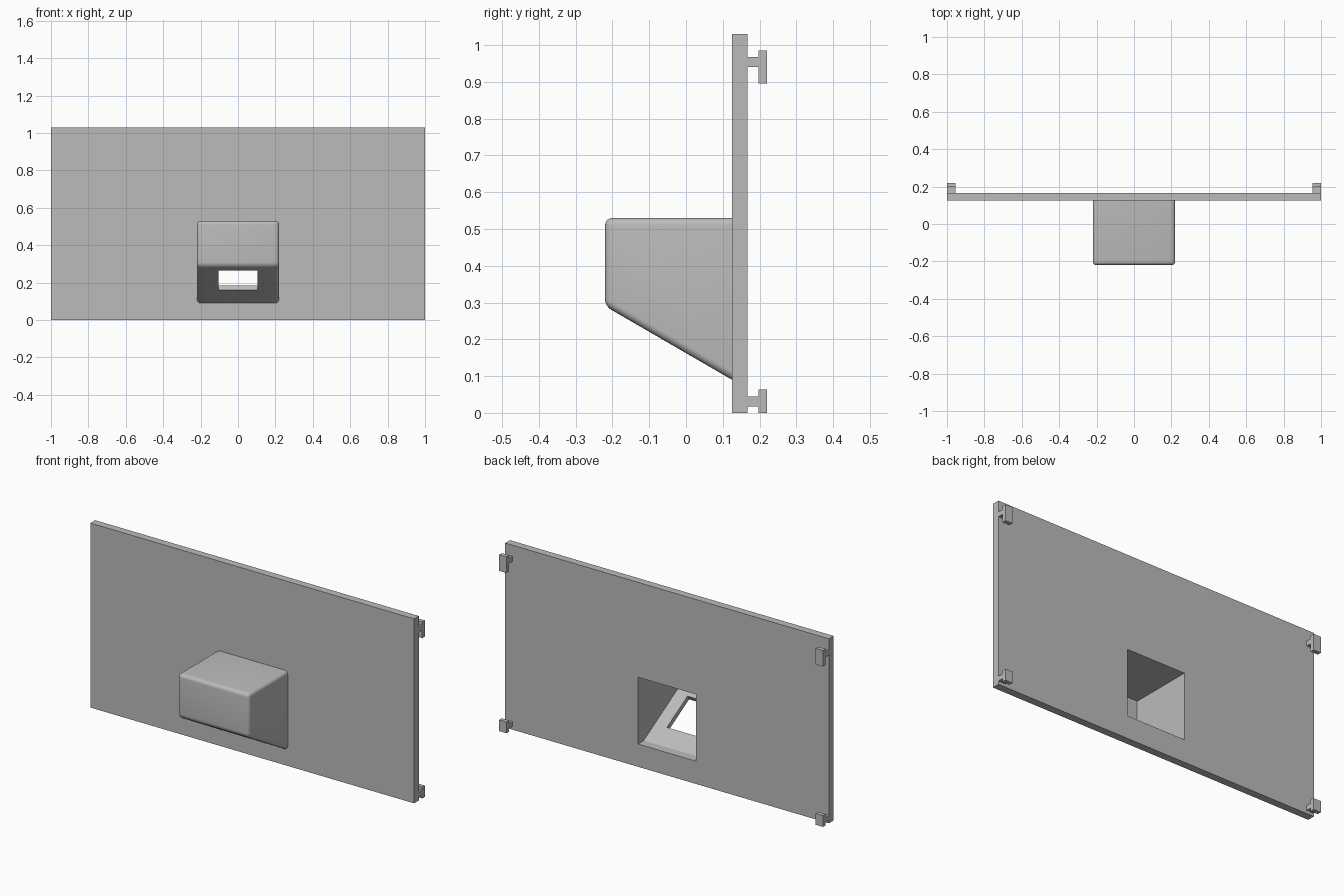
import bpy, bmesh, math
from mathutils import Matrix

cube = bpy.data.objects.get("Cube")
if cube:
    bpy.data.objects.remove(cube, do_unlink=True)

grey = bpy.data.materials.new("plain grey")
grey.use_nodes = True
colour = (0.5, 0.5, 0.5, 1)
grey.diffuse_color = colour
grey.node_tree.nodes["Principled BSDF"].inputs["Base Color"].default_value = colour


def make_object(name, bm):
    bmesh.ops.recalc_face_normals(bm, faces=bm.faces)
    mesh = bpy.data.meshes.new(name)
    bm.to_mesh(mesh)
    bm.free()
    mesh.materials.append(grey)
    obj = bpy.data.objects.new(name, mesh)
    bpy.context.collection.objects.link(obj)
    return obj


def prism(name, profile, x0, x1, round_radius=0):
    """Extrude a (y, z) profile along x; rounding skips the rearmost face."""
    bm = bmesh.new()
    face = bm.faces.new([bm.verts.new((x0, y, z)) for y, z in profile])
    new = bmesh.ops.extrude_face_region(bm, geom=[face])["geom"]
    verts = [v for v in new if isinstance(v, bmesh.types.BMVert)]
    bmesh.ops.translate(bm, verts=verts, vec=(x1 - x0, 0, 0))
    bmesh.ops.recalc_face_normals(bm, faces=bm.faces)
    if round_radius:
        back = max(v.co.y for v in bm.verts)
        edges = [e for e in bm.edges if min(v.co.y for v in e.verts) < back - 0.001]
        bmesh.ops.bevel(bm, geom=edges, offset=round_radius, segments=5,
                        profile=0.5, affect='EDGES', clamp_overlap=True)
    return make_object(name, bm)


def rect(y0, y1, z0, z1):
    return [(y0, z0), (y1, z0), (y1, z1), (y0, z1)]


def cut(target, cutter):
    cutter.hide_render = True
    mod = target.modifiers.new("cut", 'BOOLEAN')
    mod.operation = 'DIFFERENCE'
    mod.solver = 'EXACT'
    mod.object = cutter
    bpy.ops.object.select_all(action='DESELECT')
    bpy.context.view_layer.objects.active = target
    target.select_set(True)
    bpy.ops.object.modifier_apply(modifier=mod.name)


# Main panel and the hollow hood on its front
FRONT, BACK = 0.125, 0.167
panel = prism("panel", rect(FRONT, BACK, 0, 1.03), -1, 1)
hood = prism("hood", [(0.127, 0.089), (0.127, 0.53), (-0.22, 0.53), (-0.22, 0.29)],
             -0.22, 0.22, 0.02)

# Cavity running through the panel into the hood
cavity = prism("cavity_cutter", [(0.3, 0.127), (0.116, 0.127), (-0.19, 0.304),
                                 (-0.19, 0.5), (0.3, 0.5)], -0.18, 0.18)

# Square window cut square to the sloping underside
bm = bmesh.new()
bmesh.ops.create_cube(bm, size=1, matrix=Matrix.Translation((0, -0.086, 0.2125))
                      @ Matrix.Rotation(math.radians(-30), 4, 'X')
                      @ Matrix.Diagonal((0.21, 0.21, 0.12, 1)))
window = make_object("window_cutter", bm)

cut(panel, cavity)
cut(hood, cavity)
cut(hood, window)
for cutter in (cavity, window):
    bpy.data.objects.remove(cutter, do_unlink=True)

bpy.ops.object.select_all(action='DESELECT')
hood.select_set(True)
bpy.context.view_layer.objects.active = hood
bpy.ops.object.shade_smooth_by_angle(angle=math.radians(25))


# T-shaped clips on the four back corners
def clip(name, side, neck, plate):
    (n0, n1), (p0, p1) = neck, plate
    y0, y1, y2 = BACK - 0.002, 0.197, 0.22
    profile = [(y0, n0), (y1, n0), (y1, p0), (y2, p0),
               (y2, p1), (y1, p1), (y1, n1), (y0, n1)]
    prism(name, profile, side * 0.955, side)


for side, word in ((1, "left"), (-1, "right")):
    clip(f"top_clip_{word}", side, (0.94, 0.967), (0.895, 0.985))
    clip(f"bottom_clip_{word}", side, (0.018, 0.045), (0, 0.063))
